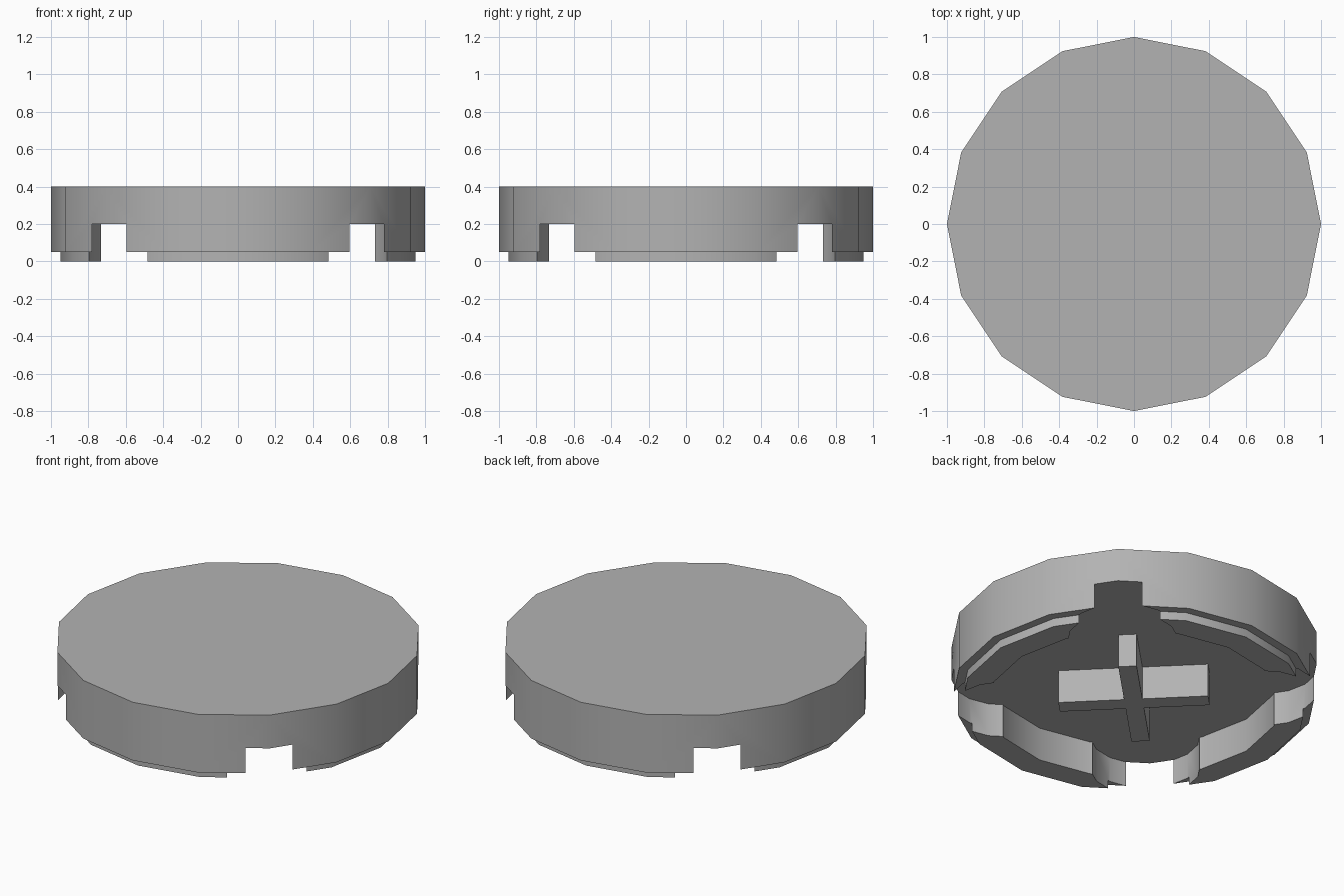
import bpy
import bmesh
import math
from mathutils import Matrix

SIDES = 16
FLOOR = 0.2          # underside of the top slab

cube = bpy.data.objects.get("Cube")
if cube:
    bpy.data.objects.remove(cube, do_unlink=True)

grey = bpy.data.materials.new("light_grey")
grey.use_nodes = True
colour = (0.45, 0.45, 0.45, 1)
grey.diffuse_color = colour
grey.node_tree.nodes["Principled BSDF"].inputs["Base Color"].default_value = colour


def make_object(name, bm):
    bmesh.ops.recalc_face_normals(bm, faces=bm.faces)
    mesh = bpy.data.meshes.new(name)
    bm.to_mesh(mesh)
    bm.free()
    mesh.materials.append(grey)
    obj = bpy.data.objects.new(name, mesh)
    bpy.context.collection.objects.link(obj)
    return obj


def lathe(name, profile):
    """Solid of revolution from rings of (radius, height), capped at both ends."""
    bm = bmesh.new()
    rings = []
    for radius, z in profile:
        angles = [math.tau * i / SIDES for i in range(SIDES)]
        rings.append([bm.verts.new((radius * math.cos(a), radius * math.sin(a), z)) for a in angles])
    for low, high in zip(rings, rings[1:]):
        for i in range(SIDES):
            j = (i + 1) % SIDES
            bm.faces.new((low[i], low[j], high[j], high[i]))
    bm.faces.new(rings[0])
    bm.faces.new(rings[-1])
    return make_object(name, bm)


def apply_boolean(obj, cutter, operation):
    mod = obj.modifiers.new("cut", "BOOLEAN")
    mod.operation = operation
    mod.solver = "EXACT"
    mod.object = cutter
    bpy.context.view_layer.objects.active = obj
    bpy.ops.object.modifier_apply(modifier=mod.name)
    bpy.data.objects.remove(cutter, do_unlink=True)


def select_only(obj):
    bpy.ops.object.select_all(action="DESELECT")
    obj.select_set(True)
    bpy.context.view_layer.objects.active = obj


# Round body with a recessed lip at the bottom
body = lathe("round_body", [(0.95, 0), (0.95, 0.05), (1, 0.05), (1, 0.4)])

# Hollow underside: central cavity plus four round recesses that break the wall
apply_boolean(body, lathe("cavity_cutter", [(0.8, -0.1), (0.8, FLOOR)]), "DIFFERENCE")
for sx in (-1, 1):
    for sy in (-1, 1):
        cutter = lathe("recess_cutter", [(0.3, -0.1), (0.3, FLOOR)])
        cutter.data.transform(Matrix.Translation((sx * 0.5, sy * 0.5, 0)))
        apply_boolean(body, cutter, "DIFFERENCE")

bm = bmesh.new()
bm.from_mesh(body.data)
bmesh.ops.remove_doubles(bm, verts=bm.verts, dist=0.0005)
bmesh.ops.dissolve_limit(bm, angle_limit=0.01, verts=bm.verts, edges=bm.edges)
bm.to_mesh(body.data)
bm.free()
select_only(body)
bpy.ops.object.shade_smooth_by_angle(angle=math.radians(30))


# Diagonal cross standing under the slab
def arm(name, angle):
    bm = bmesh.new()
    bmesh.ops.create_cube(bm, size=1, matrix=Matrix.Rotation(angle, 4, "Z")
                          @ Matrix.Translation((0, 0, FLOOR / 2))
                          @ Matrix.Diagonal((0.82, 0.1, FLOOR, 1)))
    return make_object(name, bm)


cross = arm("underside_cross", math.radians(45))
apply_boolean(cross, arm("second_arm", math.radians(-45)), "UNION")
